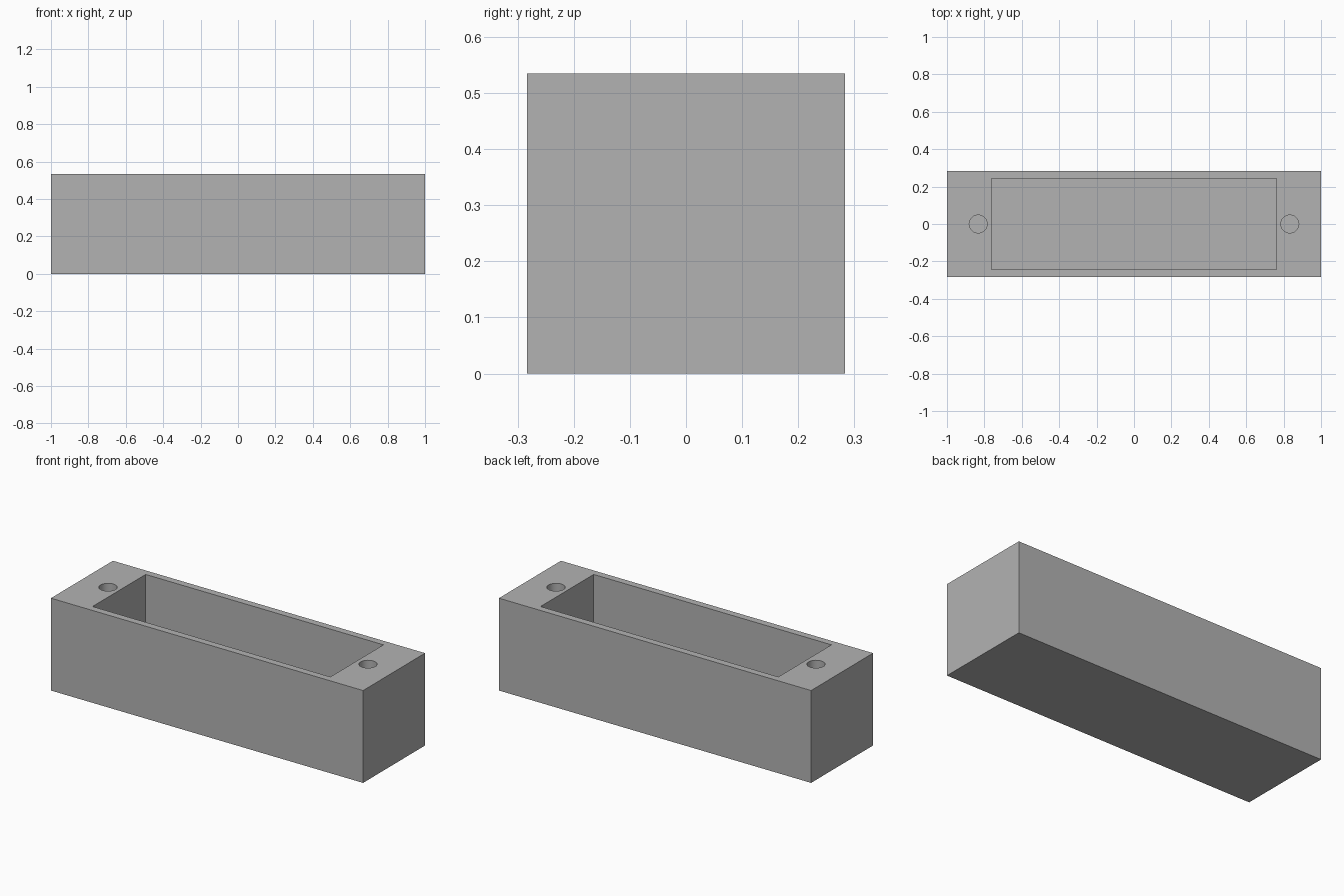
import bpy

cube = bpy.data.objects.get("Cube")
if cube:
    bpy.data.objects.remove(cube, do_unlink=True)

LENGTH, WIDTH, HEIGHT = 2.0, 0.567, 0.535
FLOOR = 0.04
HOLE_DEPTH = 0.3

grey = bpy.data.materials.new("plain grey")
grey.use_nodes = True
colour = (0.45, 0.45, 0.45, 1)
grey.diffuse_color = colour
grey.node_tree.nodes["Principled BSDF"].inputs["Base Color"].default_value = colour


def block(name, size, bottom):
    bpy.ops.mesh.primitive_cube_add(size=1, location=(0, 0, bottom + size[2] / 2))
    ob = bpy.context.object
    ob.name = name
    ob.scale = size
    bpy.ops.object.transform_apply(location=True, rotation=False, scale=True)
    ob.data.materials.append(grey)
    return ob


def cut(target, cutter):
    mod = target.modifiers.new(cutter.name, "BOOLEAN")
    mod.operation = "DIFFERENCE"
    mod.solver = "EXACT"
    mod.object = cutter
    bpy.context.view_layer.objects.active = target
    bpy.ops.object.modifier_apply(modifier=mod.name)
    bpy.data.objects.remove(cutter, do_unlink=True)


# Outer box
box = block("open_box", (LENGTH, WIDTH, HEIGHT), 0)

# Deep rectangular pocket, open at the top
cut(box, block("pocket_cutter", (1.524, 0.486, HEIGHT), FLOOR))

# Blind screw hole in each solid end
for side in (-1, 1):
    bpy.ops.mesh.primitive_cylinder_add(
        vertices=48, radius=0.048, depth=2 * HOLE_DEPTH,
        location=(side * 0.833, 0, HEIGHT))
    hole = bpy.context.object
    hole.name = "screw_hole_cutter"
    hole.data.materials.append(grey)
    cut(box, hole)

# Round the hole walls while keeping the box edges sharp
bpy.ops.object.select_all(action="DESELECT")
box.select_set(True)
bpy.context.view_layer.objects.active = box
bpy.ops.object.shade_smooth_by_angle()
